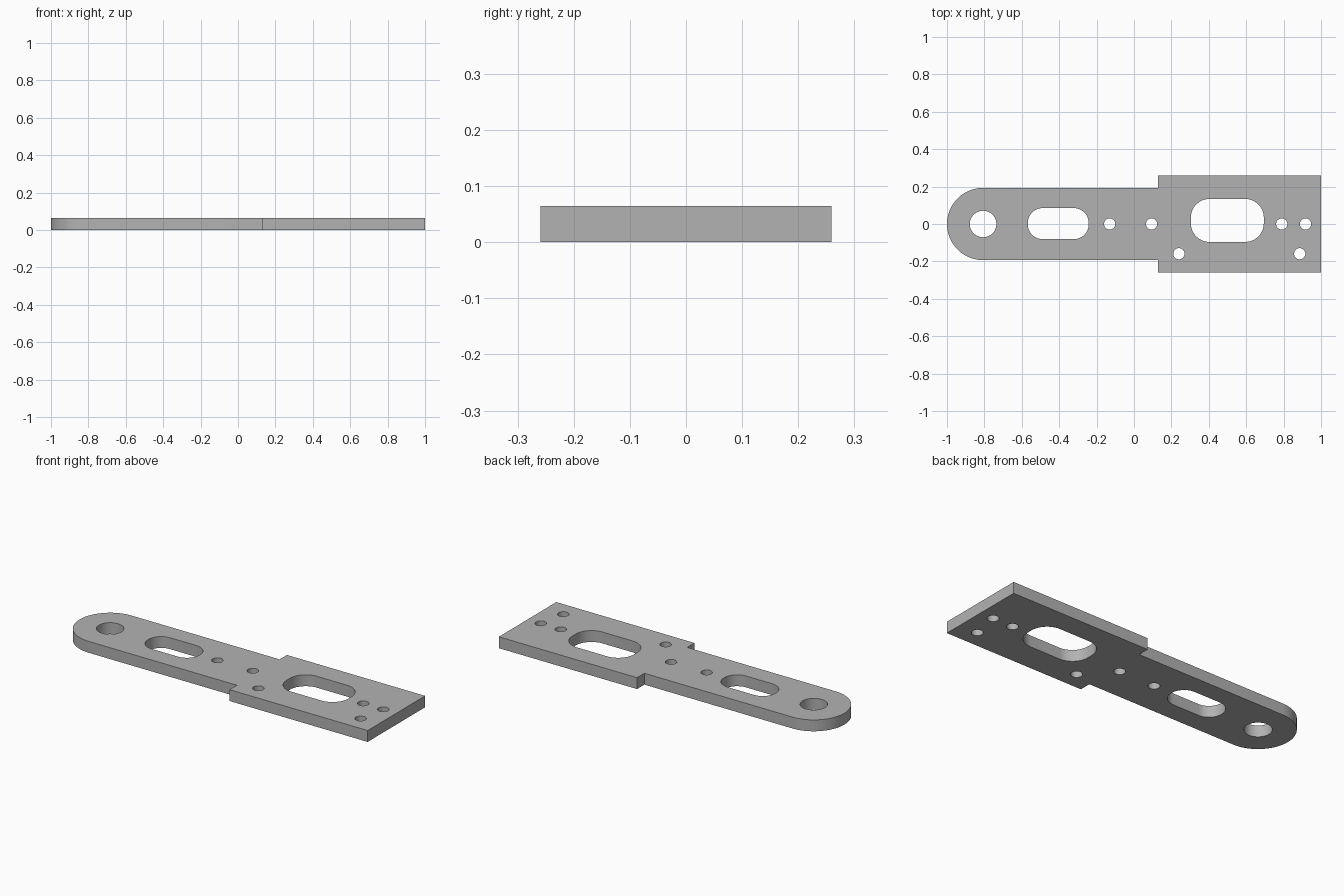
import bpy
import bmesh
from math import cos, sin, pi, radians

cube = bpy.data.objects.get("Cube")
if cube:
    bpy.data.objects.remove(cube, do_unlink=True)

THICKNESS = 0.065
ARM = 0.193      # half width of the narrow arm
HEAD = 0.259     # half width of the wide end
STEP = 0.128     # where the arm meets the wide end


def arc(cx, cy, r, start, end, steps):
    angles = [start + (end - start) * i / steps for i in range(steps + 1)]
    return [(cx + r * cos(a), cy + r * sin(a)) for a in angles]


def circle(cx, cy, r, steps=48):
    return arc(cx, cy, r, 0, 2 * pi, steps)[:-1]


def slot(cx, cy, half_x, half_y, r):
    corners = [(1, 1), (-1, 1), (-1, -1), (1, -1)]
    points = []
    for i, (sx, sy) in enumerate(corners):
        points += arc(cx + sx * (half_x - r), cy + sy * (half_y - r), r,
                      i * pi / 2, (i + 1) * pi / 2, 14)
    return points


# Outline: round left end, straight arm, stepped wide right end
outline = arc(ARM - 1, 0, ARM, pi / 2, 3 * pi / 2, 48)
outline += [(STEP, -ARM), (STEP, -HEAD), (1, -HEAD),
            (1, HEAD), (STEP, HEAD), (STEP, ARM)]

# Openings: pivot hole, two slots and the small fixing holes
loops = [outline,
         circle(ARM - 1, 0, 0.071),
         slot(-0.405, 0.002, 0.163, 0.083, 0.08),
         slot(0.499, 0.019, 0.195, 0.115, 0.1)]
for x, y in [(-0.13, 0), (0.094, 0), (0.79, 0), (0.917, 0),
             (0.24, -0.159), (0.886, -0.159)]:
    loops.append(circle(x, y, 0.03, 32))

# Fill the flat profile and raise it into a plate
bm = bmesh.new()
edges = []
for loop in loops:
    verts = [bm.verts.new((x, y, 0)) for x, y in loop]
    edges += [bm.edges.new((verts[i - 1], verts[i])) for i in range(len(verts))]
bmesh.ops.triangle_fill(bm, edges=edges, use_beauty=True)
base = list(bm.faces)
raised = bmesh.ops.extrude_face_region(bm, geom=base, use_keep_orig=True)["geom"]
bmesh.ops.translate(bm, vec=(0, 0, THICKNESS),
                    verts=[v for v in raised if isinstance(v, bmesh.types.BMVert)])
bmesh.ops.recalc_face_normals(bm, faces=bm.faces)

mesh = bpy.data.meshes.new("mounting_plate")
bm.to_mesh(mesh)
bm.free()
plate = bpy.data.objects.new("mounting_plate", mesh)
bpy.context.collection.objects.link(plate)

# Plain grey finish
grey = bpy.data.materials.new("plain_grey")
grey.use_nodes = True
color = (0.45, 0.45, 0.45, 1)
grey.diffuse_color = color
grey.node_tree.nodes["Principled BSDF"].inputs["Base Color"].default_value = color
mesh.materials.append(grey)

# Smooth the curved walls, keep the rims sharp
bpy.ops.object.select_all(action="DESELECT")
plate.select_set(True)
bpy.context.view_layer.objects.active = plate
bpy.ops.object.shade_smooth_by_angle(angle=radians(30))
